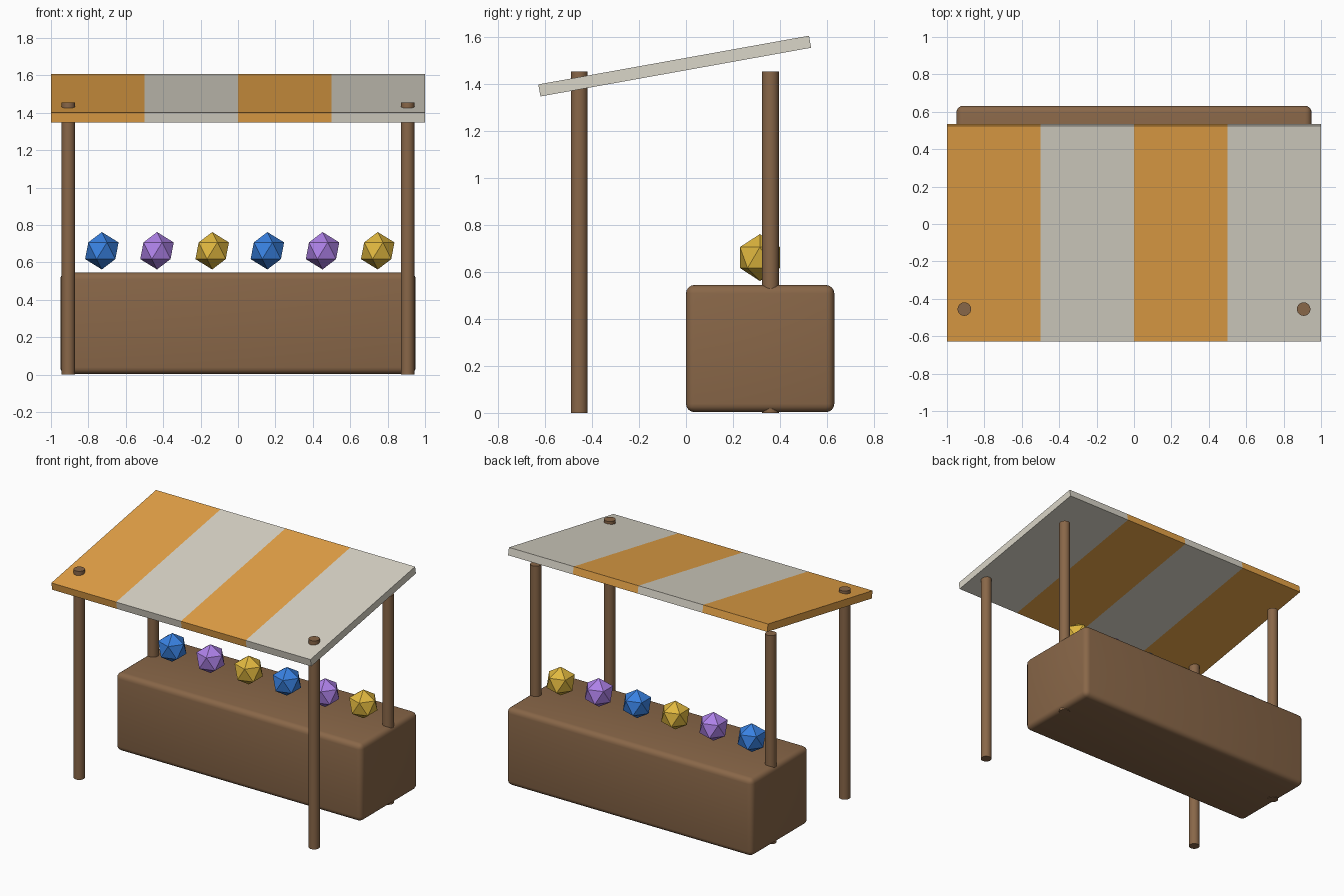
import bpy, bmesh
from math import radians
from mathutils import Matrix

if "Cube" in bpy.data.objects:
    bpy.data.objects.remove(bpy.data.objects["Cube"])


def material(name, rgb):
    m = bpy.data.materials.new(name)
    m.diffuse_color = (*rgb, 1)
    m.use_nodes = True
    m.node_tree.nodes["Principled BSDF"].inputs["Base Color"].default_value = m.diffuse_color
    return m


WOOD = material("wood", (0.25, 0.135, 0.065))
ORANGE = material("orange_cloth", (0.80, 0.37, 0.065))
CREAM = material("cream_cloth", (0.70, 0.67, 0.58))
BLUE = material("blue_gem", (0.04, 0.22, 0.75))
PURPLE = material("purple_gem", (0.42, 0.22, 0.80))
YELLOW = material("yellow_gem", (0.75, 0.48, 0.05))


def add_object(name, bm, *mats):
    mesh = bpy.data.meshes.new(name)
    bm.to_mesh(mesh)
    bm.free()
    for m in mats:
        mesh.materials.append(m)
    obj = bpy.data.objects.new(name, mesh)
    bpy.context.collection.objects.link(obj)
    return obj


def smooth(obj, angle):
    bpy.ops.object.select_all(action='DESELECT')
    obj.select_set(True)
    bpy.context.view_layer.objects.active = obj
    bpy.ops.object.shade_smooth_by_angle(angle=radians(angle))


def box(size):
    bm = bmesh.new()
    bmesh.ops.create_cube(bm, size=1)
    bmesh.ops.scale(bm, vec=size, verts=bm.verts)
    return bm


# Counter: solid block with rounded edges
bm = box((1.90, 0.632, 0.542))
bmesh.ops.bevel(bm, geom=bm.edges[:], offset=0.036, segments=4,
                profile=0.5, affect='EDGES')
counter = add_object("counter", bm, WOOD)
counter.location = (0, 0.316, 0.274)
smooth(counter, 40)

# Four round posts
for depth, y in (("front", -0.455), ("back", 0.36)):
    for side, x in (("left", -0.907), ("right", 0.907)):
        bm = bmesh.new()
        bmesh.ops.create_cone(bm, cap_ends=True, segments=32, radius1=0.036,
                              radius2=0.036, depth=1.455)
        post = add_object(f"{depth}_{side}_post", bm, WOOD)
        post.location = (x, y, 0.7275)
        smooth(post, 30)

# Sloping canopy: one slab cut into four alternating stripes
bm = box((2.0, 1.172, 0.052))
for x in (-0.5, 0, 0.5):
    bmesh.ops.bisect_plane(bm, geom=bm.verts[:] + bm.edges[:] + bm.faces[:],
                           plane_co=(x, 0, 0), plane_no=(1, 0, 0))
for f in bm.faces:
    cx = min(f.calc_center_median().x, 0.99)
    f.material_index = int((cx + 1) // 0.5) % 2
canopy = add_object("canopy", bm, ORANGE, CREAM)
canopy.matrix_world = (Matrix.Translation((0, -0.048, 1.478))
                       @ Matrix.Rotation(radians(10.2), 4, 'X'))

# Row of faceted gems on the counter
for i in range(6):
    bm = bmesh.new()
    bmesh.ops.create_icosphere(bm, subdivisions=1, radius=0.1)
    gem = add_object(f"gem_{i + 1}", bm, (BLUE, PURPLE, YELLOW)[i % 3])
    gem.location = (-0.728 + 0.295 * i, 0.315, 0.662)
